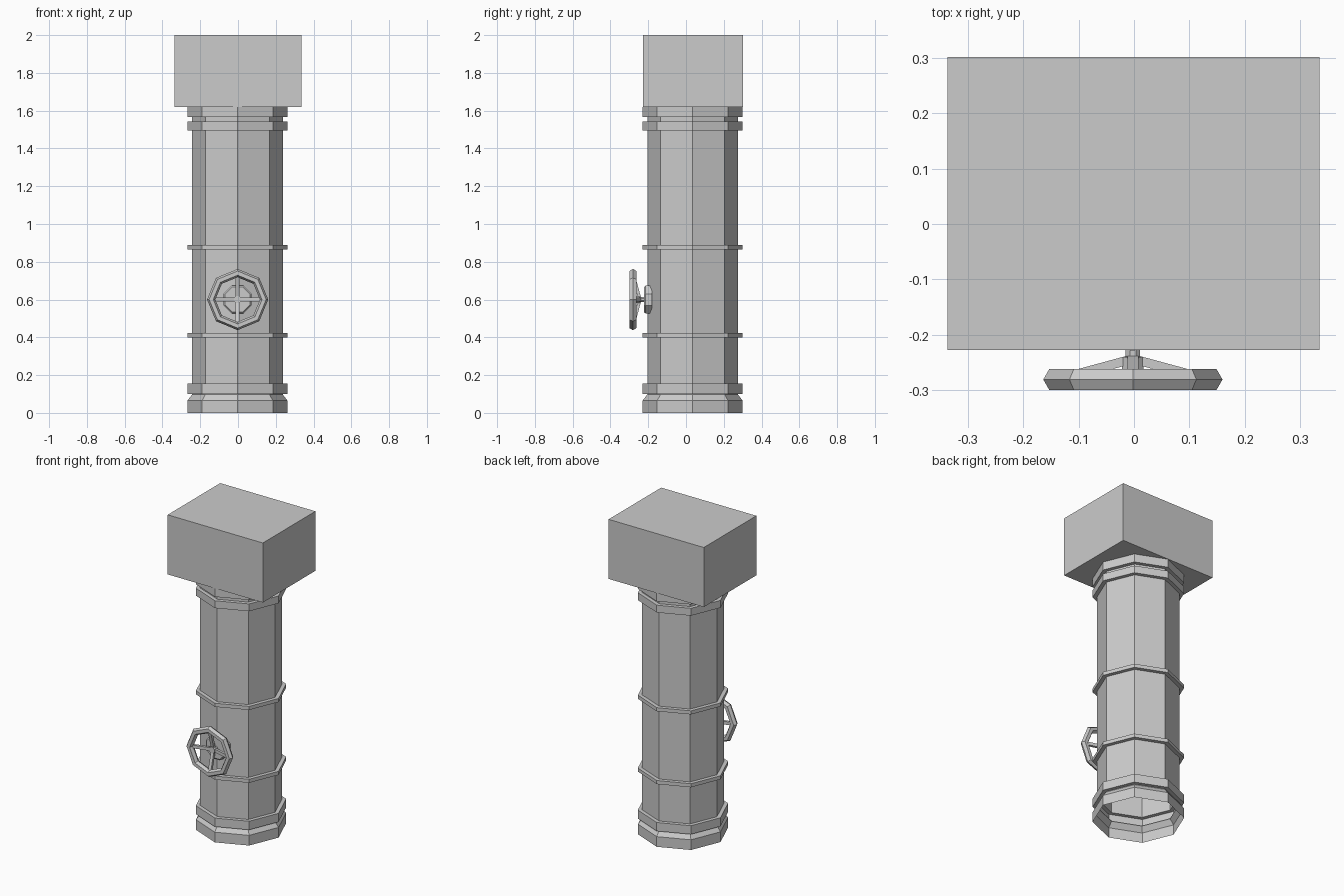
import bpy, bmesh
from math import pi, cos, sin
from mathutils import Matrix, Vector

cube = bpy.data.objects.get("Cube")
if cube:
    bpy.data.objects.remove(cube, do_unlink=True)

# Single plain grey for every part
grey = bpy.data.materials.new("plain grey")
grey.use_nodes = True
COLOUR = (0.6, 0.6, 0.6, 1)
grey.diffuse_color = COLOUR
grey.node_tree.nodes["Principled BSDF"].inputs["Base Color"].default_value = COLOUR


def finish(bm, name, location=(0, 0, 0)):
    mesh = bpy.data.meshes.new(name)
    bm.to_mesh(mesh)
    bm.free()
    mesh.materials.append(grey)
    obj = bpy.data.objects.new(name, mesh)
    obj.location = location
    bpy.context.collection.objects.link(obj)
    return obj


def lathe(name, profile, location, sides=8, along_y=False, turn=0, cap=False):
    """Revolve (radius, height) points; along_y points the axis to the front."""
    bm = bmesh.new()
    rings = []
    for r, h in profile:
        angles = [turn + 2 * pi * i / sides for i in range(sides)]
        rings.append([bm.verts.new((r * cos(a), r * sin(a), h)) for a in angles])
    for low, high in zip(rings, rings[1:]):
        for i in range(sides):
            j = (i + 1) % sides
            bm.faces.new((low[i], low[j], high[j], high[i]))
    if cap:
        bm.faces.new(rings[0][::-1])
        bm.faces.new(rings[-1])
    if along_y:
        bm.transform(Matrix.Rotation(pi / 2, 4, 'X'))
    return finish(bm, name, location)


# Octagonal pipe shell, open underneath, with raised collars
SHAFT, COLLAR = 0.24, 0.265
profile = [(COLLAR, 0), (COLLAR, 0.065), (SHAFT, 0.097)]
for bottom, top in ((0.1, 0.155), (0.4, 0.423), (0.865, 0.888), (1.495, 1.542), (1.567, 1.62)):
    profile += [(SHAFT, bottom), (COLLAR, bottom), (COLLAR, top), (SHAFT, top)]
lathe("pipe", profile, (-0.003, 0.035, 0))

# Block on top of the pipe
bm = bmesh.new()
bmesh.ops.create_cube(bm, size=1)
bmesh.ops.scale(bm, vec=(0.672, 0.53, 0.38), verts=bm.verts)
finish(bm, "top_block", (-0.001, 0.037, 1.81))

# Valve: mounting plate, stem and hub, all along the front axis
CENTRE = (-0.002, 0, 0.6)
lathe("valve_plate", [(0.08, 0.18), (0.08, 0.214), (0.072, 0.222)], CENTRE,
      along_y=True, turn=pi / 8, cap=True)
lathe("valve_stem", [(0.014, 0.2), (0.014, 0.245)], CENTRE, along_y=True, turn=pi / 8, cap=True)
lathe("valve_hub", [(0.021, 0.24), (0.021, 0.262)], CENTRE, along_y=True, turn=pi / 8, cap=True)

# Hand wheel rim with a six-sided section
section = [(0.14 + 0.022 * cos(k * pi / 3), 0.281 + 0.022 * sin(k * pi / 3)) for k in range(7)]
rim = lathe("wheel_rim", section, CENTRE, along_y=True)
bm = bmesh.new()
bm.from_mesh(rim.data)
bmesh.ops.remove_doubles(bm, verts=bm.verts, dist=0.0001)
bmesh.ops.recalc_face_normals(bm, faces=bm.faces)
bm.to_mesh(rim.data)
bm.free()

# Four sloping spokes from the hub to the rim
bm = bmesh.new()
inner, outer = Vector((0.012, 0, 0.247)), Vector((0.13, 0, 0.279))
for k in range(4):
    made = bmesh.ops.create_cube(bm, size=1)["verts"]
    for v in made:
        end = outer if v.co.x > 0 else inner
        v.co = end + Vector((0, v.co.y * 0.02, v.co.z * 0.017))
    bmesh.ops.rotate(bm, verts=made, matrix=Matrix.Rotation(k * pi / 2, 3, 'Z'))
bm.transform(Matrix.Rotation(pi / 2, 4, 'X'))
finish(bm, "wheel_spokes", CENTRE)
